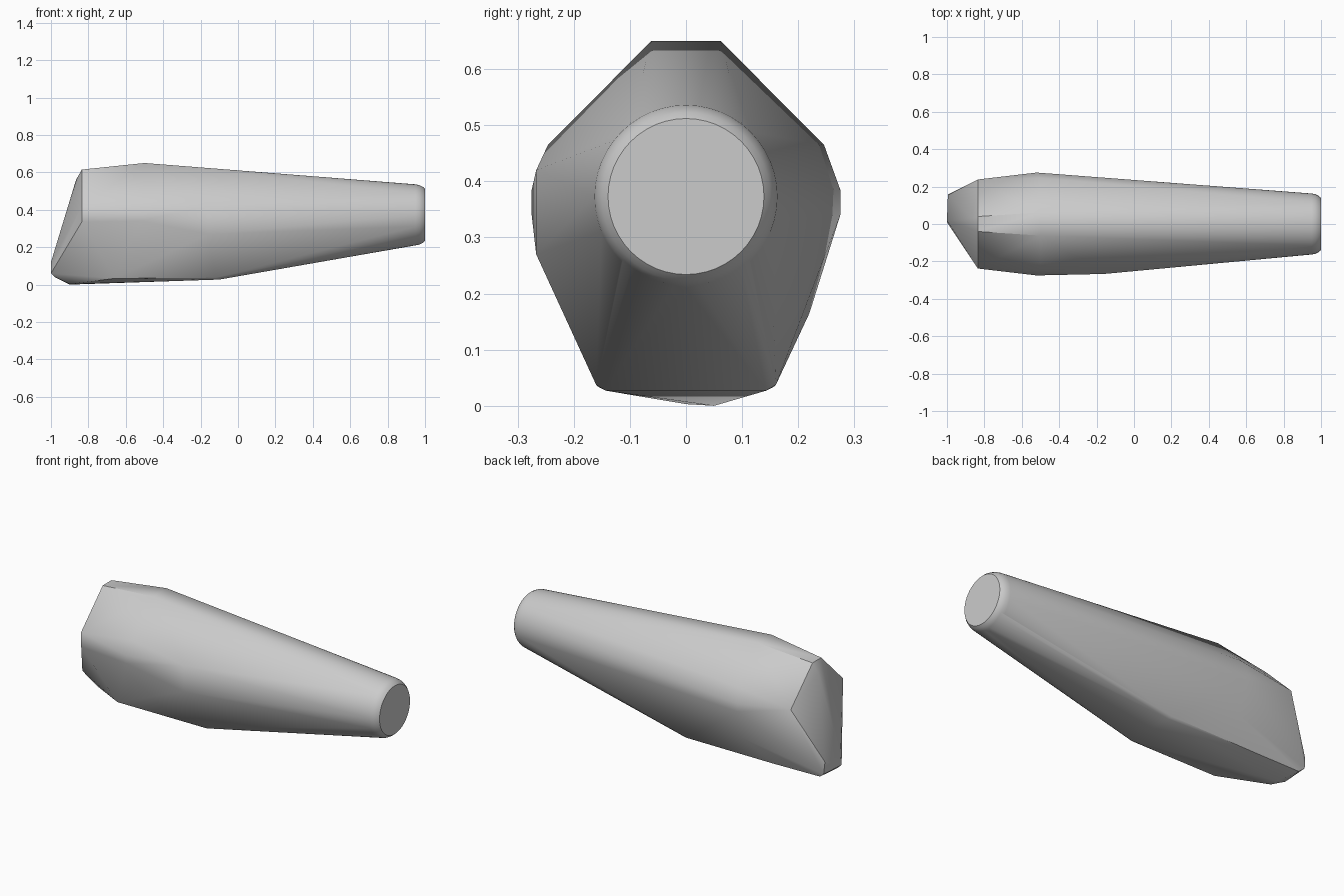
import bpy, bmesh, math

default = bpy.data.objects.get("Cube")
if default:
    bpy.data.objects.remove(default, do_unlink=True)

mat = bpy.data.materials.new("light grey")
mat.use_nodes = True
GREY = (0.6, 0.6, 0.6, 1)
mat.diffuse_color = GREY
mat.node_tree.nodes["Principled BSDF"].inputs["Base Color"].default_value = GREY

bm = bmesh.new()


def pair(x, y, z):
    """Add a corner on both sides."""
    for s in (1, -1):
        bm.verts.new((x, s * y, z))


def ring(x, radius, z=0.373, sides=48):
    """Add a circle of corners facing along x."""
    for i in range(sides):
        a = math.tau * i / sides
        bm.verts.new((x, radius * math.cos(a), z + radius * math.sin(a)))


# Round nose with a soft rim
for x, radius in ((0.95, 0.163), (0.97, 0.159), (0.988, 0.15), (1.0, 0.139)):
    ring(x, radius)

# Widest section of the body
pair(-0.5, 0.062, 0.65)
pair(-0.5, 0.246, 0.465)
pair(-0.52, 0.275, 0.385)
pair(-0.52, 0.275, 0.34)
bm.verts.new((-0.51, 0.22, 0.165))

# Flat bulge on the front flank
for z in (0.42, 0.27):
    bm.verts.new((-0.16, -0.267, z))

# Belly edge
pair(-0.1, 0.143, 0.027)
pair(-0.12, 0.16, 0.037)
pair(-0.66, 0.155, 0.033)

# Shoulder of the blunt end
pair(-0.835, 0.04, 0.615)
pair(-0.835, 0.238, 0.42)
bm.verts.new((-0.835, -0.236, 0.335))
bm.verts.new((-0.866, 0.03, 0.56))

# Rounded toe, set off towards the back
for x, y, z in ((-1, 0.01, 0.06), (-1, 0.02, 0.12), (-0.99, 0.16, 0.06),
                (-0.995, 0.155, 0.13), (-0.98, 0.02, 0.04), (-0.96, 0.15, 0.035),
                (-0.9, 0, 0.003), (-0.9, 0.05, 0)):
    bm.verts.new((x, y, z))

# Wrap all corners in one convex skin
hull = bmesh.ops.convex_hull(bm, input=bm.verts[:])
loose = {g for g in hull["geom_interior"] + hull["geom_unused"]
         if isinstance(g, bmesh.types.BMVert)}
bmesh.ops.delete(bm, geom=list(loose), context="VERTS")
bmesh.ops.dissolve_limit(bm, angle_limit=math.radians(1),
                         verts=bm.verts[:], edges=bm.edges[:])
bmesh.ops.recalc_face_normals(bm, faces=bm.faces[:])

mesh = bpy.data.meshes.new("tapered_body")
bm.to_mesh(mesh)
bm.free()
mesh.materials.append(mat)
body = bpy.data.objects.new("tapered_body", mesh)
bpy.context.collection.objects.link(body)
bpy.ops.object.select_all(action="DESELECT")
body.select_set(True)
bpy.context.view_layer.objects.active = body
bpy.ops.object.shade_smooth_by_angle(angle=math.radians(30))
